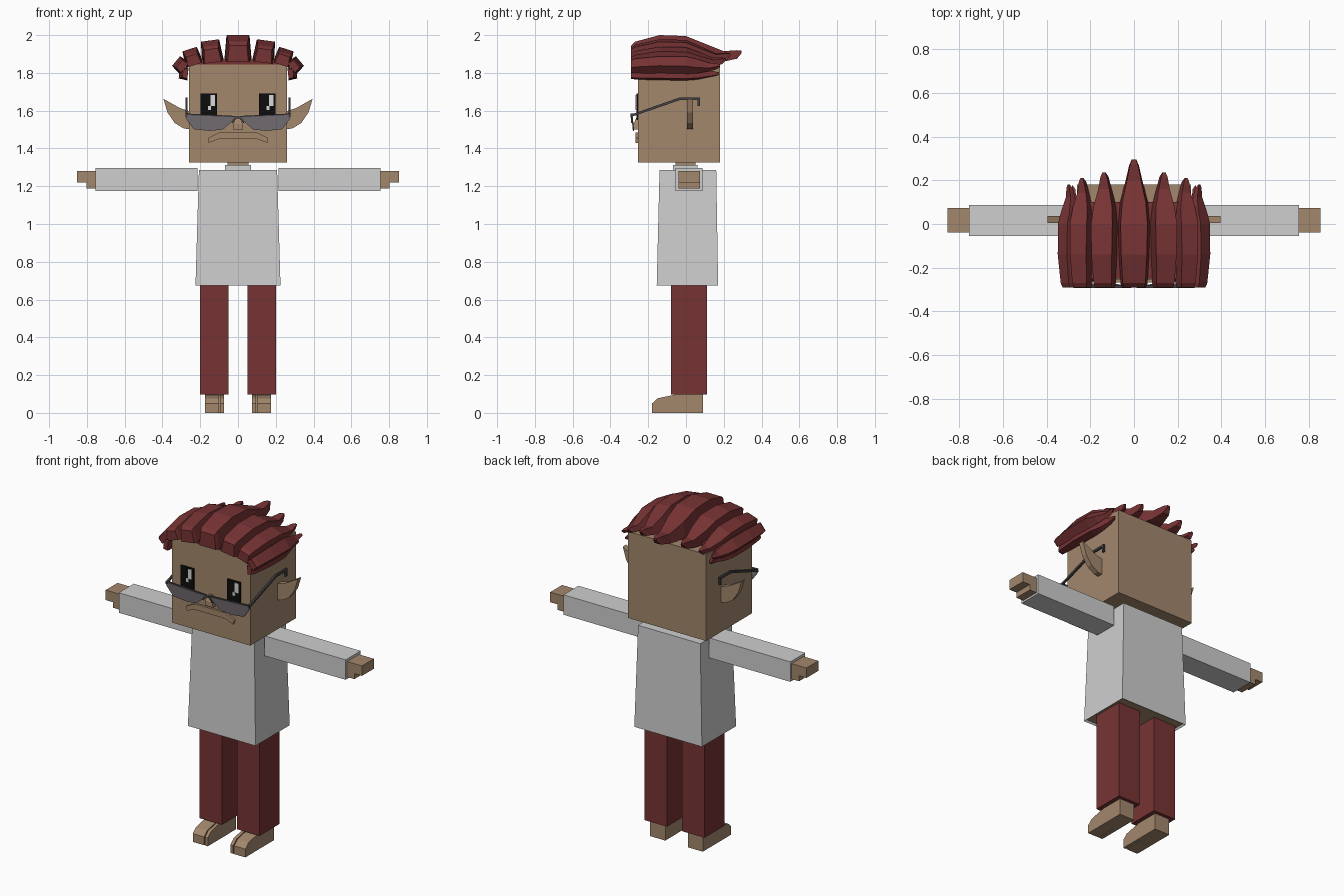
import bpy, bmesh
from math import sin, cos, radians
from mathutils import Vector

if "Cube" in bpy.data.objects:
    bpy.data.objects.remove(bpy.data.objects["Cube"], do_unlink=True)


def material(name, rgb):
    m = bpy.data.materials.new(name)
    m.use_nodes = True
    m.diffuse_color = (*rgb, 1)
    m.node_tree.nodes["Principled BSDF"].inputs["Base Color"].default_value = (*rgb, 1)
    return m


skin = material("skin", (0.37, 0.245, 0.152))
cloth = material("shirt_white", (0.62, 0.62, 0.62))
red = material("dark_red", (0.185, 0.033, 0.034))
lens_grey = material("lens_grey", (0.18, 0.16, 0.18))
frame_grey = material("frame_grey", (0.06, 0.055, 0.06))
black = material("black", (0.004, 0.004, 0.004))
white = material("eye_white", (0.7, 0.7, 0.7))
SIDES = (("left", 1), ("right", -1))


def loft(name, rings, *mats):
    """Skin a list of equal-length rings and cap both ends."""
    bm = bmesh.new()
    loops = [[bm.verts.new(p) for p in ring] for ring in rings]
    n = len(loops[0])
    for a, b in zip(loops, loops[1:]):
        for i in range(n):
            j = (i + 1) % n
            bm.faces.new((a[i], a[j], b[j], b[i]))
    bm.faces.new(loops[0][::-1])
    bm.faces.new(loops[-1])
    bmesh.ops.recalc_face_normals(bm, faces=bm.faces)
    mesh = bpy.data.meshes.new(name)
    bm.to_mesh(mesh)
    bm.free()
    for m in mats:
        mesh.materials.append(m)
    ob = bpy.data.objects.new(name, mesh)
    bpy.context.collection.objects.link(ob)
    return ob


def rect(x0, x1, y0, y1, z):
    return [(x0, y0, z), (x1, y0, z), (x1, y1, z), (x0, y1, z)]


def box(name, x, y, z, mat):
    return loft(name, [rect(*x, *y, z[0]), rect(*x, *y, z[1])], mat)


def plate(name, pts, y0, y1, mat, lean=0.0):
    """Extrude an xz outline along y, leaning back by height below its top."""
    top = max(p[1] for p in pts)
    return loft(name, [[(x, y + lean * (top - z), z) for x, z in pts] for y in (y0, y1)], mat)


def side_profile(name, pts, x0, x1, mat):
    """Extrude a yz outline along x."""
    return loft(name, [[(x, y, z) for y, z in pts] for x in (x0, x1)], mat)


def mirror(pts, s):
    return [(s * x, z) for x, z in pts]


def span(s, a, b):
    return sorted((s * a, s * b))


# Head and neck
box("head", (-0.26, 0.26), (-0.254, 0.18), (1.325, 1.845), skin)
box("neck", (-0.055, 0.055), (-0.055, 0.05), (1.27, 1.34), skin)
box("collar", (-0.07, 0.07), (-0.07, 0.06), (1.27, 1.313), cloth)

# Shirt body, with the bare underside set in from the hem
shirt = loft("shirt", [rect(-0.225, 0.225, -0.155, 0.17, 0.675),
                       rect(-0.207, 0.207, -0.14, 0.16, 1.287)], cloth, skin)
bm = bmesh.new()
bm.from_mesh(shirt.data)
bm.faces.ensure_lookup_table()
under = min(bm.faces, key=lambda f: f.calc_center_median().z)
bmesh.ops.inset_region(bm, faces=[under], thickness=0.012, depth=-0.01)
under.material_index = 1
bm.to_mesh(shirt.data)
bm.free()

# Limbs
foot = [(0.09, 0), (0.09, 0.1), (-0.06, 0.1), (-0.06, 0)]
toe = [(-0.05, 0), (-0.05, 0.097), (-0.09, 0.09), (-0.15, 0.077), (-0.18, 0.05), (-0.18, 0)]
for side, s in SIDES:
    box(side + "_sleeve", span(s, 0.215, 0.755), (-0.055, 0.087), (1.176, 1.296), cloth)
    box(side + "_hand", span(s, 0.74, 0.853), (-0.04, 0.073), (1.22, 1.28), skin)
    box(side + "_thumb", span(s, 0.74, 0.803), (-0.04, 0.073), (1.187, 1.222), skin)
    box(side + "_trouser_leg", span(s, 0.05, 0.2), (-0.08, 0.11), (0.098, 0.69), red)
    side_profile(side + "_foot", foot, s * 0.075, s * 0.175, skin)
    side_profile(side + "_big_toe", toe, s * 0.075, s * 0.094, skin)
    side_profile(side + "_small_toes", toe, s * 0.1, s * 0.175, skin)

# Ears
ear = [(0.25, 1.595), (0.31, 1.615), (0.395, 1.663), (0.373, 1.59),
       (0.335, 1.535), (0.29, 1.507), (0.25, 1.5)]
for side, s in SIDES:
    plate(side + "_ear", mirror(ear, s), 0.005, 0.037, skin)

# Eyes, with highlights on the same side of each
for side, s in SIDES:
    c = s * 0.155
    box(side + "_eye", (c - 0.043, c + 0.043), (-0.263, -0.254), (1.55, 1.69), black)
    box(side + "_eye_shine", (c + 0.01, c + 0.034), (-0.267, -0.262), (1.625, 1.683), white)
    box(side + "_eye_glint", (c - 0.003, c + 0.012), (-0.267, -0.262), (1.603, 1.625), white)

# Nose and drooping mouth
loft("nose", [rect(-0.027, 0.027, -0.277, -0.25, 1.5),
              rect(-0.024, 0.024, -0.277, -0.25, 1.53),
              rect(-0.012, 0.012, -0.262, -0.25, 1.565)], skin)
mouth = [(-0.1, 1.485), (0.1, 1.485), (0.16, 1.455), (0.155, 1.43),
         (0.1, 1.45), (-0.1, 1.45), (-0.155, 1.43), (-0.16, 1.455)]
plate("mouth", mouth, -0.267, -0.252, skin)

# Glasses
lens = [(0.012, 1.568), (0.14, 1.576), (0.27, 1.58), (0.277, 1.56),
        (0.235, 1.502), (0.15, 1.493), (0.08, 1.5), (0.04, 1.535)]
rim = [(0.012, 1.565), (0.275, 1.577), (0.277, 1.585), (0.012, 1.572)]
arm = [(-0.29, 1.567), (-0.03, 1.657), (0.06, 1.657), (0.06, 1.625), (0.073, 1.625),
       (0.073, 1.67), (-0.033, 1.67), (-0.29, 1.58)]
for side, s in SIDES:
    plate(side + "_lens", mirror(lens, s), -0.29, -0.283, lens_grey, 0.1)
    plate(side + "_rim", mirror(rim, s), -0.293, -0.281, frame_grey)
    side_profile(side + "_glasses_arm", arm, s * 0.268, s * 0.279, frame_grey)
bridge = [(-0.035, 1.535), (-0.012, 1.568), (0.012, 1.568), (0.035, 1.535),
          (0.028, 1.535), (0.008, 1.558), (-0.008, 1.558), (-0.028, 1.535)]
plate("glasses_bridge", bridge, -0.291, -0.283, frame_grey)

# Hair locks: stations of y, half width, top, bottom along each swept-back lock
stations = [(-0.29, 0.055, 0.085, 0), (-0.27, 0.062, 0.105, 0), (-0.14, 0.07, 0.14, 0),
            (0, 0.073, 0.135, 0), (0.1, 0.064, 0.095, 0), (0.2, 0.038, 0.055, 0),
            (0.27, 0.022, 0.06, 0.015), (0.295, 0.01, 0.057, 0.045)]


def lock(name, s, x, z, roll, width, height, tip):
    r = radians(roll)
    out = Vector((s * cos(r), 0, -sin(r)))
    up = Vector((s * sin(r), 0, cos(r)))
    rings = []
    for y, w, top, bottom in stations:
        base = Vector((s * x, y * tip / 0.295 if y > 0 else y, z))
        w *= width
        rings.append([base + out * a + up * b * height for a, b in
                      ((-w, bottom), (w, bottom), (w * 0.84, top), (-w * 0.84, top))])
    loft(name, rings, red)


box("hair_base", (-0.25, 0.25), (-0.25, 0.1), (1.83, 1.87), red)
lock("middle_hair_lock", 1, 0, 1.86, 0, 1, 1, 0.295)
locks = [(0.132, 1.855, 8, 0.8, 0.84, 0.235), (0.229, 1.842, 18, 0.66, 0.63, 0.21),
         (0.283, 1.825, 50, 0.55, 0.42, 0.18), (0.265, 1.795, 84, 0.48, 0.33, 0.175)]
for side, s in SIDES:
    for i, args in enumerate(locks, 1):
        lock(f"{side}_hair_lock_{i}", s, *args)
